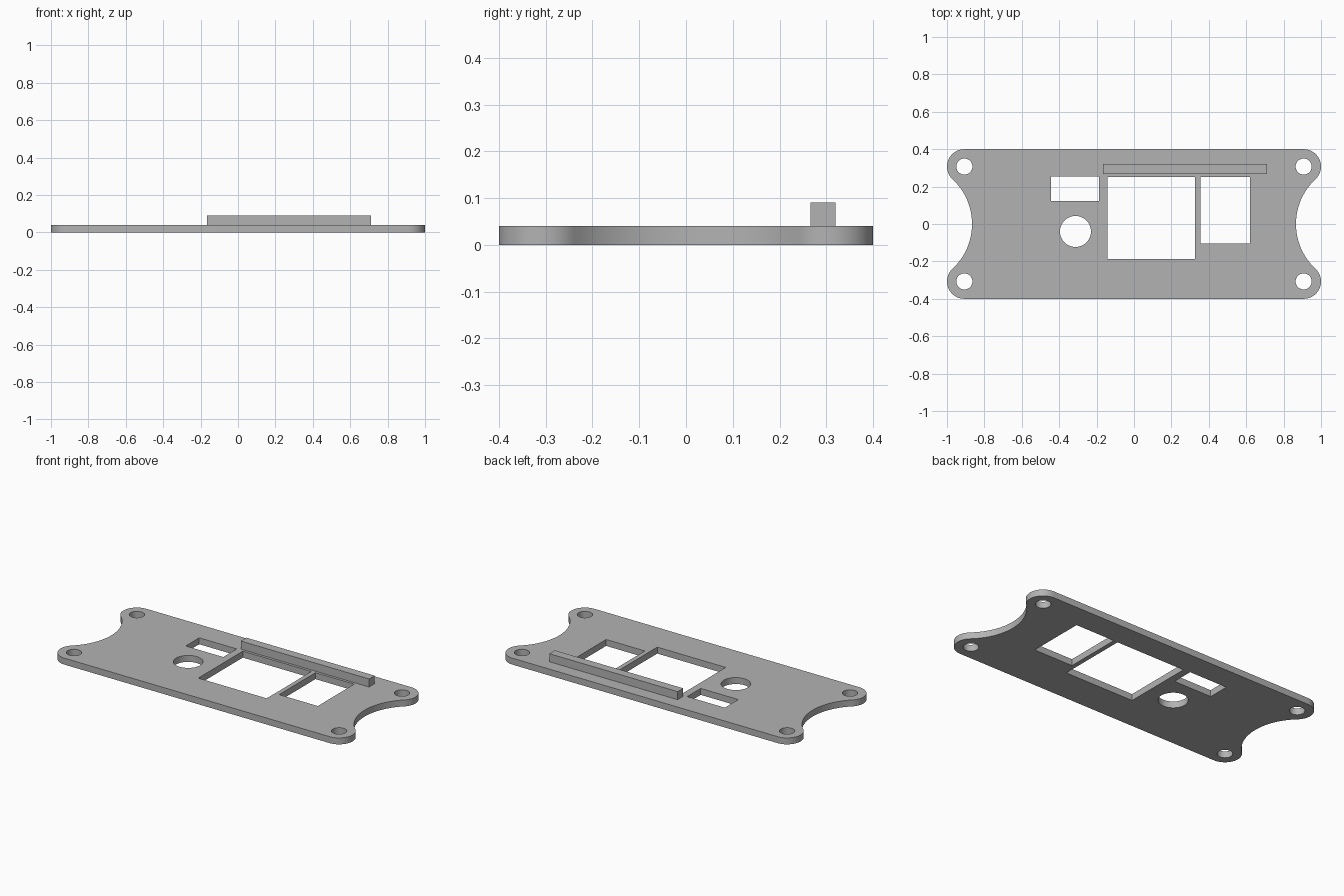
import bpy
import bmesh
from math import atan2, cos, hypot, pi, radians, sin

cube = bpy.data.objects.get("Cube")
if cube:
    bpy.data.objects.remove(cube, do_unlink=True)

THICK = 0.04
LUG_R = 0.093                      # rounded corner radius
LUG_X, LUG_Y = 1 - LUG_R, 0.4 - LUG_R
WAIST_X = 0.866                    # deepest point of the end scallops

grey = bpy.data.materials.new("plain grey")
grey.use_nodes = True
colour = (0.45, 0.45, 0.45, 1)
grey.diffuse_color = colour
grey.node_tree.nodes["Principled BSDF"].inputs["Base Color"].default_value = colour


def arc(cx, cy, r, a0, a1, n):
    return [(cx + r * cos(a0 + (a1 - a0) * i / n),
             cy + r * sin(a0 + (a1 - a0) * i / n)) for i in range(n + 1)]


def circle(cx, cy, r, n=48):
    return arc(cx, cy, r, 0, 2 * pi, n)[:-1]


def rect(x0, x1, y0, y1):
    return [(x0, y0), (x1, y0), (x1, y1), (x0, y1)]


def slab(name, loops, z, height):
    """Fill closed loops (outline, then holes) and extrude upwards."""
    bm = bmesh.new()
    edges = []
    for loop in loops:
        vs = [bm.verts.new((x, y, z)) for x, y in loop]
        edges += [bm.edges.new((a, b)) for a, b in zip(vs, vs[1:] + vs[:1])]
    bmesh.ops.triangle_fill(bm, edges=edges, use_beauty=True, normal=(0, 0, 1))
    grown = bmesh.ops.extrude_face_region(bm, geom=bm.faces[:], use_keep_orig=True)
    top = [g for g in grown["geom"] if isinstance(g, bmesh.types.BMVert)]
    bmesh.ops.translate(bm, verts=top, vec=(0, 0, height))
    bmesh.ops.recalc_face_normals(bm, faces=bm.faces[:])
    mesh = bpy.data.meshes.new(name)
    bm.to_mesh(mesh)
    bm.free()
    mesh.materials.append(grey)
    obj = bpy.data.objects.new(name, mesh)
    bpy.context.collection.objects.link(obj)
    bpy.ops.object.select_all(action="DESELECT")
    obj.select_set(True)
    bpy.context.view_layer.objects.active = obj
    bpy.ops.object.shade_smooth_by_angle(angle=radians(30))
    return obj


# Plate outline: each scallop is an arc tangent to the two rounded corners
k = WAIST_X - LUG_R
scallop_x = (LUG_X**2 + LUG_Y**2 - k**2) / (2 * (LUG_X - k))
scallop_r = scallop_x - WAIST_X
tangent = atan2(-LUG_Y, scallop_x - LUG_X)

right_end = arc(LUG_X, -LUG_Y, LUG_R, -pi / 2, -tangent, 20)
right_end += arc(scallop_x, 0, scallop_r, pi - tangent, pi + tangent, 32)[1:-1]
right_end += arc(LUG_X, LUG_Y, LUG_R, tangent, pi / 2, 20)
outline = right_end + [(-x, -y) for x, y in right_end]

# Openings through the plate
holes = [circle(sx * LUG_X, sy * LUG_Y, 0.043) for sx in (-1, 1) for sy in (-1, 1)]
holes += [
    circle(-0.313, -0.04, 0.083),
    rect(-0.444, -0.187, 0.123, 0.255),
    rect(-0.142, 0.327, -0.186, 0.25),
    rect(0.355, 0.62, -0.105, 0.25),
]
slab("mounting_plate", [outline] + holes, 0, THICK)

# Raised bar behind the windows
slab("raised_bar", [rect(-0.167, 0.711, 0.266, 0.32)], THICK, 0.05)
